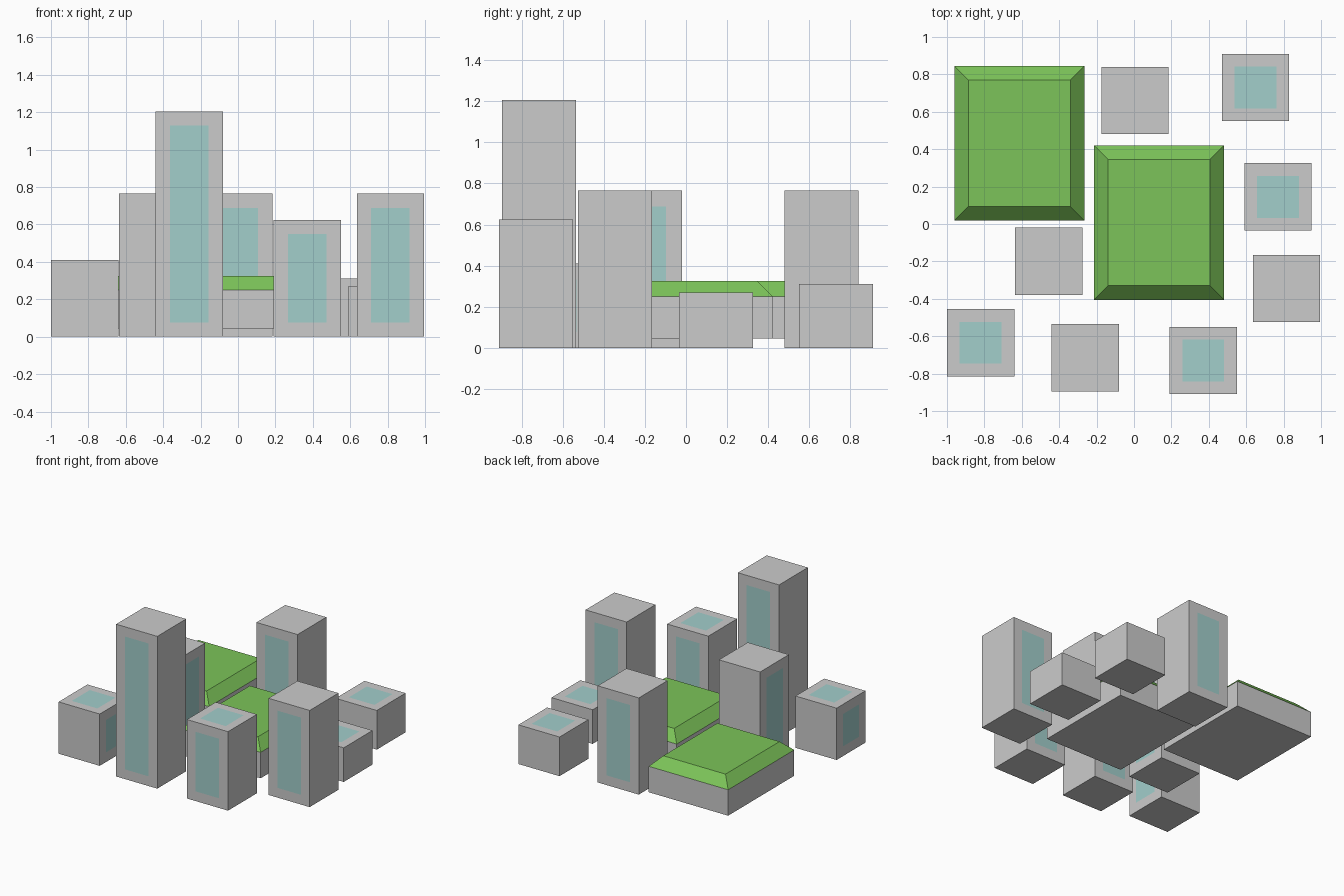
import bpy, bmesh
from mathutils import Vector

if "Cube" in bpy.data.objects:
    bpy.data.objects.remove(bpy.data.objects["Cube"])

def material(name, color):
    m = bpy.data.materials.new(name)
    m.diffuse_color = (*color, 1)
    m.use_nodes = True
    m.node_tree.nodes["Principled BSDF"].inputs["Base Color"].default_value = m.diffuse_color
    return m

glass = material("window_glass", (0.36, 0.62, 0.60))
grass = material("grass", (0.20, 0.55, 0.10))

def block(name, x, y, z0, z1, sx, sy, accent, edit):
    """Box from z0 to z1; edit(bm) adds detail, material slot 1 is the accent."""
    bm = bmesh.new()
    bmesh.ops.create_cube(bm, size=1)
    for v in bm.verts:
        v.co = Vector((x + v.co.x * sx, y + v.co.y * sy,
                       (z0 + z1) / 2 + v.co.z * (z1 - z0)))
    bm.normal_update()
    edit(bm)
    bm.normal_update()
    me = bpy.data.meshes.new(name)
    me.materials.append(None)
    me.materials.append(accent)
    bm.to_mesh(me)
    bm.free()
    bpy.context.collection.objects.link(bpy.data.objects.new(name, me))

SIDES = {'x': [(1, 0, 0), (-1, 0, 0)], 'y': [(0, 1, 0), (0, -1, 0)], 't': [(0, 0, 1)]}

def add_windows(bm, axes):
    # flush panes inset into the chosen faces
    for a in axes:
        for d in SIDES[a]:
            face = max(bm.faces, key=lambda f: f.normal.dot(Vector(d)) * 10 + f.calc_area())
            bmesh.ops.inset_individual(bm, faces=[face], use_even_offset=True,
                                       thickness=0.068 if a == 't' else 0.077)
            face.material_index = 1

def add_lawn(bm):
    # raised lawn with sloping edges on top of the base
    top = max(bm.faces, key=lambda f: f.normal.z)
    ring = bmesh.ops.inset_individual(bm, faces=[top], thickness=0.075, depth=0.075,
                                      use_even_offset=True)
    for f in ring['faces'] + [top]:
        f.material_index = 1

# buildings: x, y, height, glazed sides (x, y = both faces on that axis, t = roof)
buildings = [
    (-0.82, -0.635, 0.41, "xt"),
    (-0.26, -0.715, 1.205, "y"),
    (0.37, -0.73, 0.625, "yt"),
    (-0.455, -0.20, 0.765, "x"),
    (0.815, -0.345, 0.765, "y"),
    (0.77, 0.145, 0.27, "t"),
    (0.65, 0.73, 0.31, "t"),
    (0.005, 0.66, 0.765, "y"),
]
for i, (x, y, h, axes) in enumerate(buildings, 1):
    block(f"building_{i}", x, y, 0, h, 0.36, 0.36, glass,
          lambda bm, axes=axes: add_windows(bm, axes))

# parks: grey base with a green lawn
for i, (x, y) in enumerate([(-0.613, 0.432), (0.134, 0.008)], 1):
    block(f"park_{i}", x, y, 0.045, 0.25, 0.695, 0.826, grass, add_lawn)
